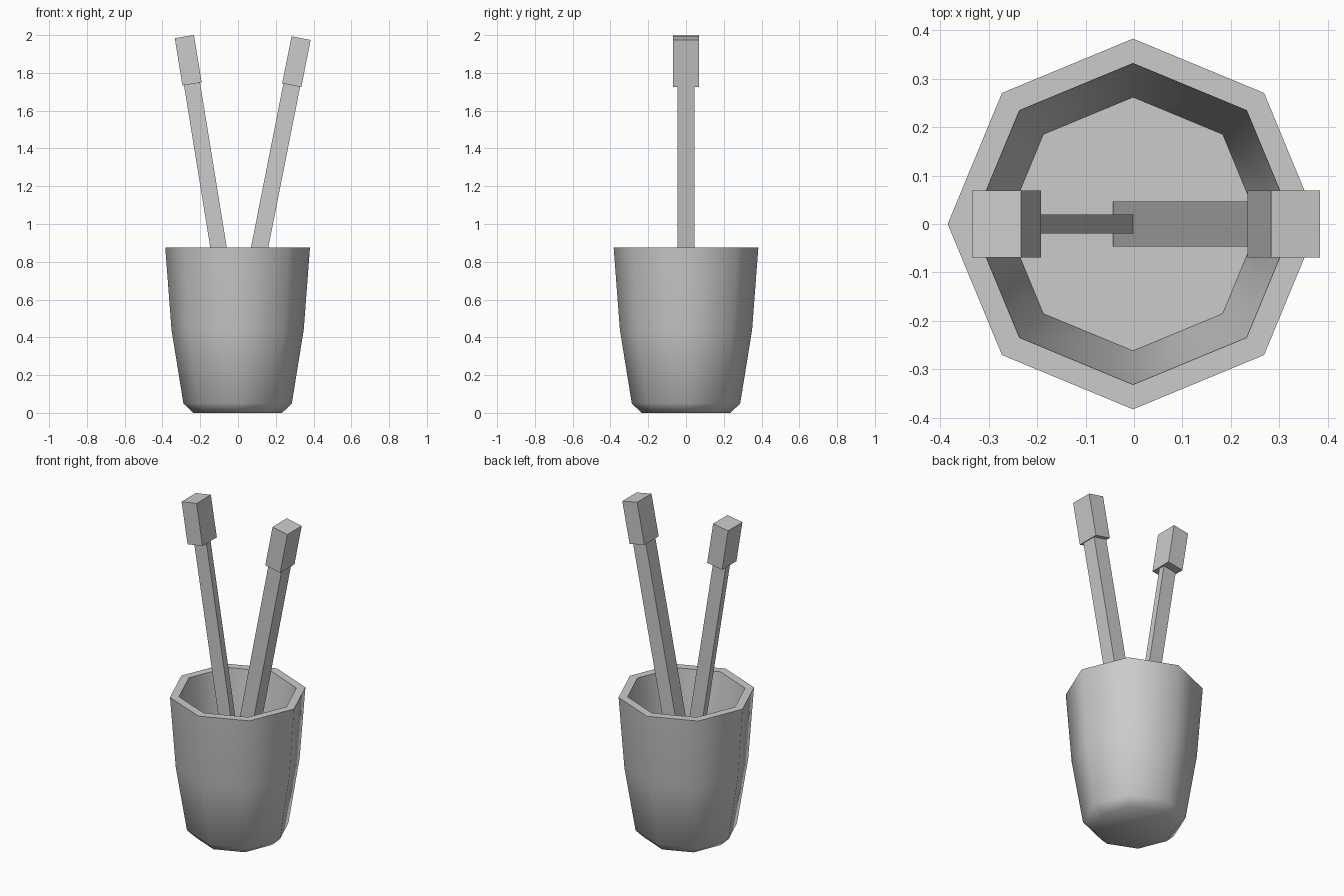
import bpy
import bmesh
import math
from mathutils import Matrix, Vector

default_cube = bpy.data.objects.get("Cube")
if default_cube:
    bpy.data.objects.remove(default_cube, do_unlink=True)

# One plain grey for everything
grey = bpy.data.materials.new("plain grey")
grey.use_nodes = True
colour = (0.6, 0.6, 0.6, 1)
grey.diffuse_color = colour
grey.node_tree.nodes["Principled BSDF"].inputs["Base Color"].default_value = colour


def add_object(name, bm):
    bmesh.ops.recalc_face_normals(bm, faces=bm.faces)
    mesh = bpy.data.meshes.new(name)
    bm.to_mesh(mesh)
    bm.free()
    mesh.materials.append(grey)
    obj = bpy.data.objects.new(name, mesh)
    bpy.context.collection.objects.link(obj)
    return obj


def add_cup(profile, sides=8):
    """Loft octagonal rings along a (radius, height) profile and cap both ends."""
    bm = bmesh.new()
    rings = []
    for radius, z in profile:
        angles = [2 * math.pi * i / sides for i in range(sides)]
        rings.append([bm.verts.new((radius * math.cos(a), radius * math.sin(a), z))
                      for a in angles])
    for low, high in zip(rings, rings[1:]):
        for i in range(sides):
            j = (i + 1) % sides
            bm.faces.new((low[i], low[j], high[j], high[i]))
    bm.faces.new(rings[0][::-1])
    bm.faces.new(rings[-1])
    return add_object("cup", bm)


def add_bar(name, top, lean, start, end, width, depth):
    """Box running down a leaning axis, from start to end below the top point."""
    bm = bmesh.new()
    bmesh.ops.create_cube(bm, size=1)
    bm.transform(Matrix.Translation((0, 0, -(start + end) / 2))
                 @ Matrix.Diagonal((width, depth, end - start, 1)))
    bm.transform(Matrix.Translation(Vector(top))
                 @ Matrix.Rotation(math.radians(lean), 4, 'Y'))
    return add_object(name, bm)


# Cup: underside, chamfer, flared wall, rim, then inner wall down to the floor
cup = add_cup([(0.235, 0), (0.287, 0.05), (0.35, 0.44), (0.383, 0.875),
               (0.332, 0.875), (0.262, 0.30)])
cup.location.x = -0.002
bpy.ops.object.select_all(action='DESELECT')
cup.select_set(True)
bpy.context.view_layer.objects.active = cup
bpy.ops.object.shade_smooth_by_angle(angle=math.radians(60))

# Two leaning brushes: a block head on a long square or flat handle
for side, top, lean, width, depth in (
        ("right", (-0.284, 0, 1.992), -9.2, 0.086, 0.04),
        ("left", (0.334, 0, 1.984), 11.2, 0.09, 0.092)):
    add_bar(side + "_brush_head", top, lean, 0, 0.254, 0.103, 0.139)
    add_bar(side + "_brush_handle", top, lean, 0.25, 1.715, width, depth)
